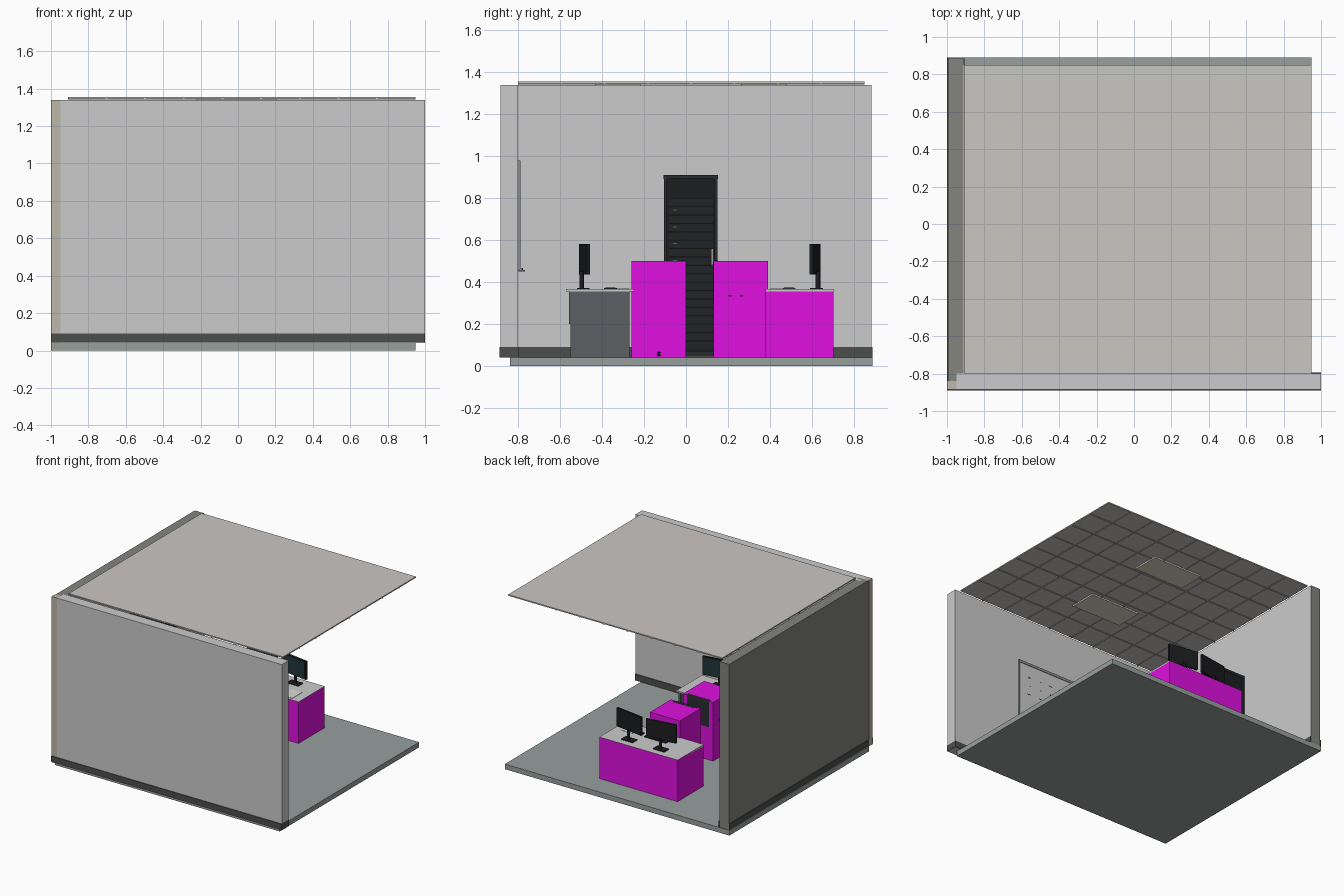
import bpy, bmesh, math, random
from mathutils import Matrix, Vector

if "Cube" in bpy.data.objects:
    bpy.data.objects.remove(bpy.data.objects["Cube"])

random.seed(4)
ID = Matrix.Identity(4)
mats = {}


def mat(hexcol):
    if hexcol not in mats:
        m = bpy.data.materials.new("paint_" + hexcol)
        c = [int(hexcol[i:i + 2], 16) / 255 for i in (0, 2, 4)]
        m.diffuse_color = [((v + .055) / 1.055) ** 2.4 if v > .04 else v / 12.92 for v in c] + [1]
        m.use_nodes = True
        m.node_tree.nodes["Principled BSDF"].inputs["Base Color"].default_value = m.diffuse_color
        mats[hexcol] = m
    return mats[hexcol]


def finish(name, bm, col, M):
    bm.transform(M)
    me = bpy.data.meshes.new(name)
    bm.to_mesh(me)
    bm.free()
    me.materials.append(mat(col))
    ob = bpy.data.objects.new(name, me)
    bpy.context.collection.objects.link(ob)
    return ob


def boxes(name, spans, col, M=ID):
    """One object from (x0, x1, y0, y1, z0, z1) blocks."""
    bm = bmesh.new()
    for x0, x1, y0, y1, z0, z1 in spans:
        T = Matrix.Translation(((x0 + x1) / 2, (y0 + y1) / 2, (z0 + z1) / 2))
        bmesh.ops.create_cube(bm, size=1, matrix=T @ Matrix.Diagonal((x1 - x0, y1 - y0, z1 - z0, 1)))
    return finish(name, bm, col, M)


def cyl(name, x, y, z0, z1, r, col, M=ID, n=16):
    bm = bmesh.new()
    bmesh.ops.create_cone(bm, cap_ends=True, segments=n, radius1=r, radius2=r, depth=z1 - z0,
                          matrix=Matrix.Translation((x, y, (z0 + z1) / 2)))
    for f in bm.faces:
        f.smooth = len(f.verts) == 4
    return finish(name, bm, col, M)


def place(x, y, turn=0.0, z=0.0):
    return Matrix.Translation((x, y, z)) @ Matrix.Rotation(turn, 4, 'Z')


WALL, DARK, BLACK, MAG = "C9CBC7", "4C4E4C", "1C1D1F", "E010E0"

# room shell
boxes("floor", [(-1, .95, -.84, .89, 0, .04)], "98A09E")
boxes("front_wall", [(-.95, 1, -.885, -.80, .04, 1.34)], WALL)
boxes("left_wall", [(-.995, -.912, -.84, .885, .04, 1.34)], "83847E")
boxes("left_wall_lining", [(-.912, -.91, -.80, .885, .04, 1.338)], WALL)
boxes("corner_post", [(-1, -.95, -.885, -.84, .04, 1.34)], "BDB8AA")
boxes("baseboard", [(-1, 1, -.89, -.885, .045, .09), (-.95, 1, -.80, -.795, .04, .09),
                    (-1, -.995, -.885, .89, .045, .09), (-.91, -.905, -.795, .89, .04, .09),
                    (1, 1.001, -.89, -.795, .04, .09)], DARK)

# ceiling with its grid and two light panels
boxes("ceiling", [(-.91, .95, -.80, .85, 1.346, 1.355)], "CAC7C3")
rails = [(-.91 + i * .2067 - .005, -.91 + i * .2067 + .005, -.80, .85, 1.342, 1.347) for i in range(1, 9)]
rails += [(-.91, .95, -.80 + i * .2063 - .005, -.80 + i * .2063 + .005, 1.341, 1.347) for i in range(1, 8)]
boxes("ceiling_grid", rails, "A5A5A2")
for i, y in enumerate((-.325, .37)):
    boxes(f"light_panel_{i}", [(-.225, .205, y - .108, y + .108, 1.335, 1.346)], "E0DAC8")

# whiteboard on the front wall
boxes("whiteboard", [(-.42, .40, -.80, -.792, .47, .97)], "D8DAD8")
boxes("whiteboard_frame", [(-.43, .41, -.80, -.788, .96, .98), (-.43, .41, -.80, -.788, .46, .475),
                           (-.43, -.42, -.80, -.788, .46, .98), (.40, .41, -.80, -.788, .46, .98),
                           (-.35, .33, -.80, -.768, .45, .458)], "8E9092")
boxes("whiteboard_marks", [(x, x + random.uniform(.01, .04), -.792, -.791, z, z + .006)
                           for z in (.72, .79, .86) for x in (-.3, -.2, -.1, 0, .1, .2, .3)], "45484C")
boxes("marker_pens", [(-.1, -.04, -.784, -.776, .458, .466), (0, .06, -.784, -.776, .458, .466)], BLACK)

# equipment rack against the left wall
boxes("rack_cabinet", [(-.905, -.655, -.105, .15, .05, .90)], BLACK)
boxes("rack_frame", [(-.655, -.64, -.105, -.09, .05, .90), (-.655, -.64, .135, .15, .05, .90),
                     (-.905, -.64, -.107, .152, .89, .91), (-.655, -.64, -.105, .15, .05, .07)], "2A2B2D")
levels = [.10 + i * .04 for i in range(18)]
boxes("rack_units", [(-.655, -.648, -.08, .128, z - .016, z + .014) for z in levels], "222326")
boxes("rack_unit_lips", [(-.655, -.645, -.08, .128, z + .017, z + .021) for z in levels], "4A4C50")
boxes("rack_leds", [(-.648, -.646, y, y + .005, z, z + .005) for z in levels[::2]
                    for y in (-.06, -.05)], "50C860")
boxes("rack_handle", [(-.64, -.625, .120, .130, .48, .56)], "9A9C9E")


def workstation(tag, M):
    # desk
    boxes("desk_top_" + tag, [(-.34, .34, -.161, .161, .354, .366)], "C4C4C0", M)
    boxes("desk_frame_" + tag, [(-.335, -.315, -.14, .14, .04, .354), (.315, .335, -.14, .14, .04, .354),
                                (-.335, .335, .14, .147, .20, .354),
                                (.16, .315, -.13, .14, .06, .354)], "5C5E64", M)
    boxes("drawer_fronts_" + tag, [(.165, .31, -.137, -.13, .07 + i * .094, .155 + i * .094)
                                   for i in range(3)], "70727A", M)
    # two monitors turned towards the user
    for i, s in enumerate((-1, 1)):
        x = s * .138
        boxes(f"monitor_foot_{tag}{i}", [(x - .05, x + .05, .05, .11, .366, .372)], BLACK, M)
        cyl(f"monitor_post_{tag}{i}", x, .087, .366, .45, .011, BLACK, M)
        S = M @ place(x, .073, -s * .15)
        boxes(f"monitor_case_{tag}{i}", [(-.12, .12, -.008, .008, .435, .58)], BLACK, S)
        boxes(f"monitor_screen_{tag}{i}", [(-.112, .112, -.0095, -.008, .443, .572)], "20363C", S)
    # keyboard, mouse and papers
    boxes("keyboard_" + tag, [(-.11, .08, -.08, -.02, .366, .371)], BLACK, M)
    boxes("keys_" + tag, [(-.105 + c * .0152, -.093 + c * .0152, -.075 + r * .0128, -.065 + r * .0128, .371, .373)
                          for c in range(12) for r in range(4)], "34363A", M)
    boxes("mouse_" + tag, [(.11, .13, -.07, -.035, .366, .374)], BLACK, M)
    boxes("papers_" + tag, [(.18, .27, -.14, -.02, .366, .3685)], "DCDCD6", M)


def chair(tag, M):
    # five-spoke base with castors
    for k in range(5):
        a = math.tau * k / 5
        S = M @ Matrix.Rotation(a, 4, 'Z')
        boxes(f"chair_spoke_{tag}{k}", [(0, .122, -.009, .009, .07, .085)], BLACK, S)
        R = S @ Matrix.Translation((.122, 0, .057)) @ Matrix.Rotation(math.pi / 2, 4, 'X')
        cyl(f"chair_castor_{tag}{k}", 0, 0, -.009, .009, .013, BLACK, R, 12)
    cyl("chair_column_" + tag, 0, 0, .08, .22, .013, "505256", M)
    # padded seat and back
    for part, span in (("seat", (-.10, .10, -.10, .10, .22, .255)),
                       ("back", (-.10, .10, .105, .131, .29, .504))):
        ob = boxes(f"chair_{part}_{tag}", [span], "2A2C32", M)
        b = ob.modifiers.new("round", 'BEVEL')
        b.width, b.segments = .008, 2
    boxes("chair_arms_" + tag, [(s * .115 - .012, s * .115 + .012, -.06, .06, .325, .338) for s in (-1, 1)]
          + [(s * .115 - .006, s * .115 + .006, -.01, .01, .23, .325) for s in (-1, 1)]
          + [(-.115, .115, -.01, .01, .225, .237), (-.015, .015, .09, .11, .22, .4)]
          + [(-.134, -.12, y - .007, y + .007, .332, .338) for y in (-.005, .05)], BLACK, M)


workstation("rear", place(-.08, .542))
workstation("front", place(-.08, -.41, math.pi))
chair("front", place(-.105, -.13))
chair("rear", place(-.09, .26, math.pi))

# plain marker volumes around both chairs and the rear desk
boxes("chair_volume_front", [(-.235, .025, -.26, 0, .04, .50)], MAG)
boxes("chair_volume_rear", [(-.22, .04, .13, .39, .04, .50)], MAG)
boxes("desk_volume_rear", [(-.42, .26, .38, .704, .04, .365)], MAG)

# outer face trim ends flush with the wall
bpy.data.objects["baseboard"].data.update()
